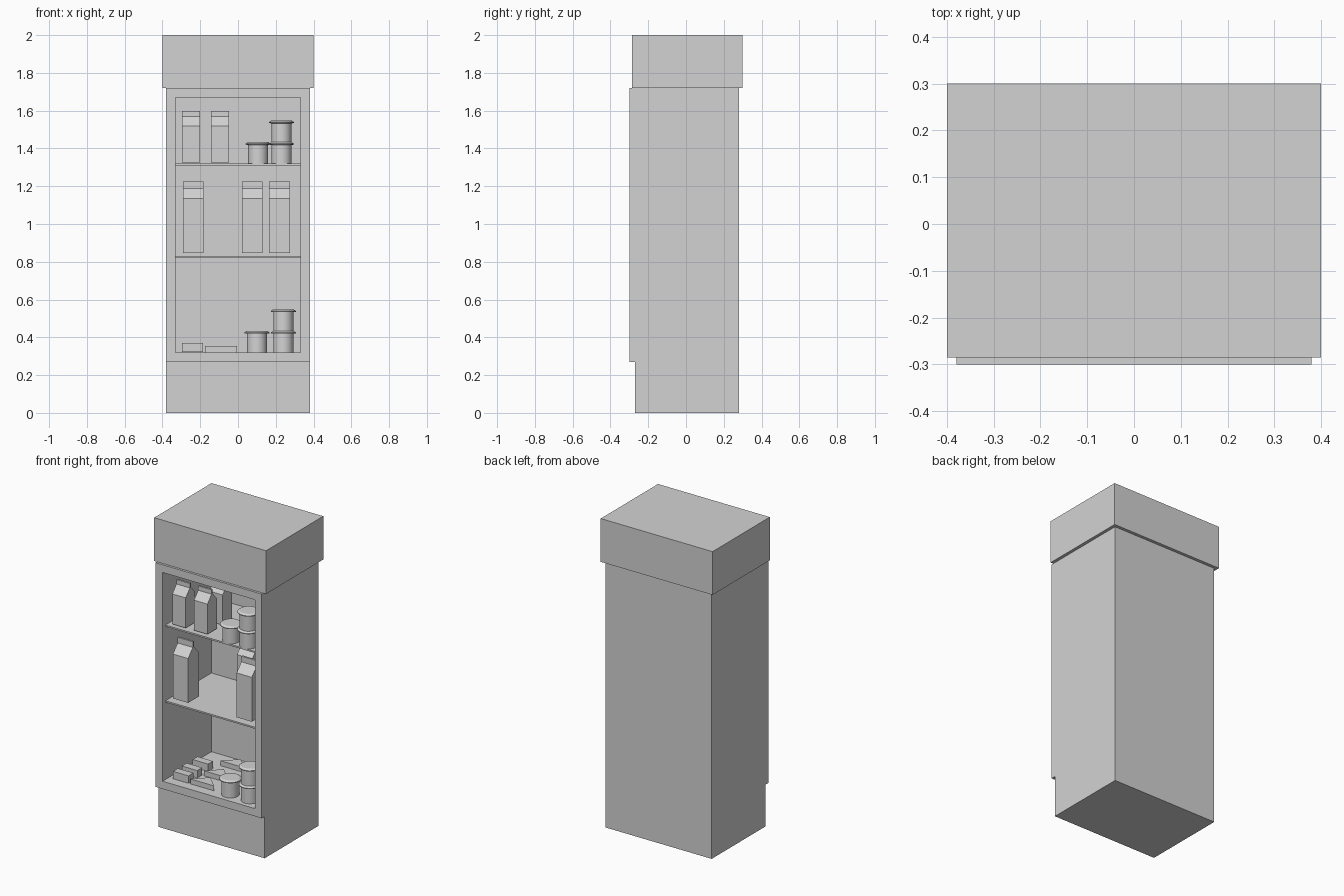
import bpy, bmesh, math
from mathutils import Vector

if "Cube" in bpy.data.objects:
    bpy.data.objects.remove(bpy.data.objects["Cube"], do_unlink=True)

grey = bpy.data.materials.new("plain_grey")
grey.use_nodes = True
grey.diffuse_color = (0.65, 0.65, 0.65, 1)
grey.node_tree.nodes["Principled BSDF"].inputs["Base Color"].default_value = grey.diffuse_color


def finish(name, bm):
    bmesh.ops.recalc_face_normals(bm, faces=bm.faces)
    mesh = bpy.data.meshes.new(name)
    bm.to_mesh(mesh)
    bm.free()
    mesh.materials.append(grey)
    obj = bpy.data.objects.new(name, mesh)
    bpy.context.collection.objects.link(obj)
    return obj


def prism(points, vector):
    """Extrude a flat outline along a vector."""
    bm = bmesh.new()
    face = bm.faces.new([bm.verts.new(p) for p in points])
    ext = bmesh.ops.extrude_face_region(bm, geom=[face])["geom"]
    bmesh.ops.translate(bm, vec=Vector(vector),
                        verts=[v for v in ext if isinstance(v, bmesh.types.BMVert)])
    bmesh.ops.recalc_face_normals(bm, faces=bm.faces)
    return bm


def box(name, x0, x1, y0, y1, z0, z1):
    outline = [(x0, y0, z0), (x1, y0, z0), (x1, y1, z0), (x0, y1, z0)]
    return finish(name, prism(outline, (0, 0, z1 - z0)))


# Cabinet: side profile with a recessed plinth, front face hollowed out
FRONT, BACK, TOP, LIP = -0.3, 0.28, 1.72, 0.27
profile = [(-0.27, 0), (BACK, 0), (BACK, TOP), (FRONT, TOP), (FRONT, LIP), (-0.27, LIP)]
cabinet = prism([(-0.38, y, z) for y, z in profile], (0.76, 0, 0))
front = min(cabinet.faces, key=lambda f: f.calc_center_median().y)
bmesh.ops.inset_region(cabinet, faces=[front], thickness=0.05, use_even_offset=True)
wall = bmesh.ops.extrude_face_region(cabinet, geom=[front])["geom"]
bmesh.ops.translate(cabinet, vec=(0, 0.5, 0),
                    verts=[v for v in wall if isinstance(v, bmesh.types.BMVert)])
if front.is_valid:
    bmesh.ops.delete(cabinet, geom=[front], context="FACES_ONLY")
finish("cabinet", cabinet)

# Header and shelves
box("header", -0.4, 0.4, -0.285, 0.3, TOP, 2)
for name, z in (("upper_shelf", 1.319), ("middle_shelf", 0.829)):
    box(name, -0.33, 0.33, -0.27, 0.2, z - 0.01, z)


# Gable-top cartons
def carton(name, x, y, z, width, shoulder, ridge, top):
    d, t, m = width, 0.006, y + width / 2
    outline = [(y, 0), (y + d, 0), (y + d, shoulder), (m + t, ridge),
               (m + t, top), (m - t, top), (m - t, ridge), (y, shoulder)]
    finish(name, prism([(x, a, z + b) for a, b in outline], (width, 0, 0)))


for x, y in ((-0.297, -0.247), (-0.143, -0.245), (-0.143, -0.09)):
    carton("small_carton", x, y, 1.325, 0.096, 0.195, 0.243, 0.272)
for x, y in ((-0.291, -0.25), (0.021, -0.04), (0.165, -0.25)):
    carton("large_carton", x, y, 0.847, 0.109, 0.287, 0.34, 0.377)


# Lidded tubs, turned from a profile
def tub(x, y, z):
    bm = bmesh.new()
    steps = [(0, 0), (0.053, 0), (0.053, 0.1), (0.066, 0.101),
             (0.066, 0.106), (0.054, 0.114), (0, 0.114)]
    verts = [bm.verts.new((r, 0, h)) for r, h in steps]
    edges = [bm.edges.new(pair) for pair in zip(verts, verts[1:])]
    bmesh.ops.spin(bm, geom=verts + edges, cent=(0, 0, 0), axis=(0, 0, 1),
                   angle=math.tau, steps=24)
    bmesh.ops.remove_doubles(bm, verts=bm.verts, dist=0.0001)
    bmesh.ops.translate(bm, vec=(x, y, z), verts=bm.verts)
    obj = finish("tub", bm)
    bpy.ops.object.select_all(action="DESELECT")
    obj.select_set(True)
    bpy.context.view_layer.objects.active = obj
    bpy.ops.object.shade_smooth_by_angle(angle=math.radians(30))


for base, xa, xb in ((1.319, 0.106, 0.23), (0.32, 0.1, 0.24)):
    tub(xa, -0.22, base)
    tub(xb, -0.22, base)
    tub(xb, -0.22, base + 0.114)

# Small packs and wedges on the cabinet floor
for y in (-0.24, -0.15, -0.04):
    box("small_pack", -0.297, -0.186, y, y + 0.05, 0.322, 0.37)
for y in (-0.238, -0.1, 0.07):
    outline = [(-0.175, y, 0.321), (-0.005, y, 0.321), (-0.09, y + 0.085, 0.321)]
    finish("wedge", prism(outline, (0, 0, 0.032)))
